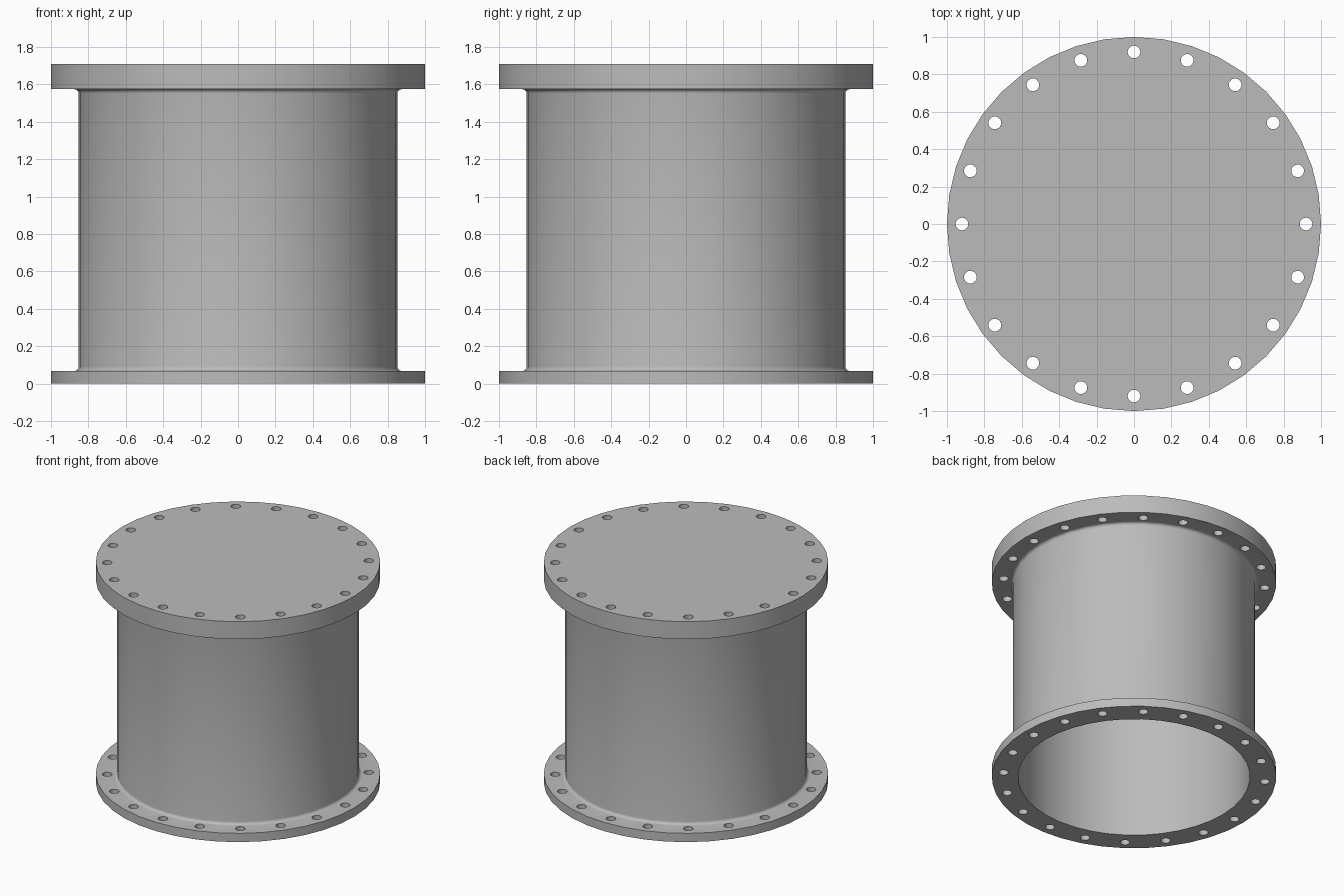
import bpy, bmesh, math

cube = bpy.data.objects.get("Cube")
if cube:
    bpy.data.objects.remove(cube, do_unlink=True)

SEGMENTS = 40
HEIGHT = 1.71
FLANGE = 0.068          # thickness of each flange and of the lid
TUBE_TOP = HEIGHT - FLANGE
OUTER, WALL, BORE = 1.0, 0.852, 0.816
FILLET = 0.022
BOLTS, BOLT_CIRCLE, BOLT_RADIUS = 20, 0.92, 0.034

steel = bpy.data.materials.new("grey_steel")
steel.use_nodes = True
steel.diffuse_color = (0.5, 0.5, 0.5, 1)
steel.node_tree.nodes["Principled BSDF"].inputs["Base Color"].default_value = (0.5, 0.5, 0.5, 1)


def make_object(name, bm):
    bmesh.ops.recalc_face_normals(bm, faces=bm.faces)
    mesh = bpy.data.meshes.new(name)
    bm.to_mesh(mesh)
    bm.free()
    mesh.materials.append(steel)
    obj = bpy.data.objects.new(name, mesh)
    bpy.context.collection.objects.link(obj)
    return obj


def lathe(name, profile):
    """Revolve a closed (radius, height) profile around z."""
    bm = bmesh.new()
    rings = []
    for i in range(SEGMENTS):
        a = math.tau * i / SEGMENTS
        rings.append([bm.verts.new((r * math.cos(a), r * math.sin(a), z)) for r, z in profile])
    for i, ring in enumerate(rings):
        after = rings[(i + 1) % SEGMENTS]
        for j in range(len(profile)):
            k = (j + 1) % len(profile)
            bm.faces.new((ring[j], after[j], after[k], ring[k]))
    return make_object(name, bm)


def disc(bm, radius, depth, x, y, z, segments):
    """Add a capped cylinder centred on (x, y, z)."""
    made = bmesh.ops.create_cone(bm, cap_ends=True, segments=segments,
                                 radius1=radius, radius2=radius, depth=depth)
    bmesh.ops.translate(bm, verts=made["verts"], vec=(x, y, z))


# Open pipe with a filleted flange at each end
lower = [(WALL + FILLET * (1 - math.sin(t)), FLANGE + FILLET * (1 - math.cos(t)))
         for t in (math.pi / 2 * s / 4 for s in range(5))]
upper = [(r, TUBE_TOP - z) for r, z in reversed(lower)]
profile = [(BORE, 0), (OUTER, 0), (OUTER, FLANGE)] + lower + upper
profile += [(OUTER, TUBE_TOP - FLANGE), (OUTER, TUBE_TOP), (BORE, TUBE_TOP)]
pipe = lathe("flanged_pipe", profile)

# Blind lid bolted on the upper flange
bm = bmesh.new()
disc(bm, OUTER, FLANGE, 0, 0, TUBE_TOP + FLANGE / 2, SEGMENTS)
lid = make_object("blind_lid", bm)

# Bolt holes drilled through lid and both flanges
bm = bmesh.new()
for i in range(BOLTS):
    a = math.tau * i / BOLTS
    disc(bm, BOLT_RADIUS, HEIGHT + 1, BOLT_CIRCLE * math.cos(a),
         BOLT_CIRCLE * math.sin(a), HEIGHT / 2, 20)
drill = make_object("bolt_hole_cutter", bm)
drill.hide_render = True

for obj in (pipe, lid):
    bpy.ops.object.select_all(action="DESELECT")
    obj.select_set(True)
    bpy.context.view_layer.objects.active = obj
    cut = obj.modifiers.new("bolt_holes", "BOOLEAN")
    cut.operation = "DIFFERENCE"
    cut.solver = "EXACT"
    cut.object = drill
    bpy.ops.object.modifier_apply(modifier=cut.name)
    bpy.ops.object.shade_smooth_by_angle(angle=math.radians(30))

bpy.data.objects.remove(drill, do_unlink=True)
